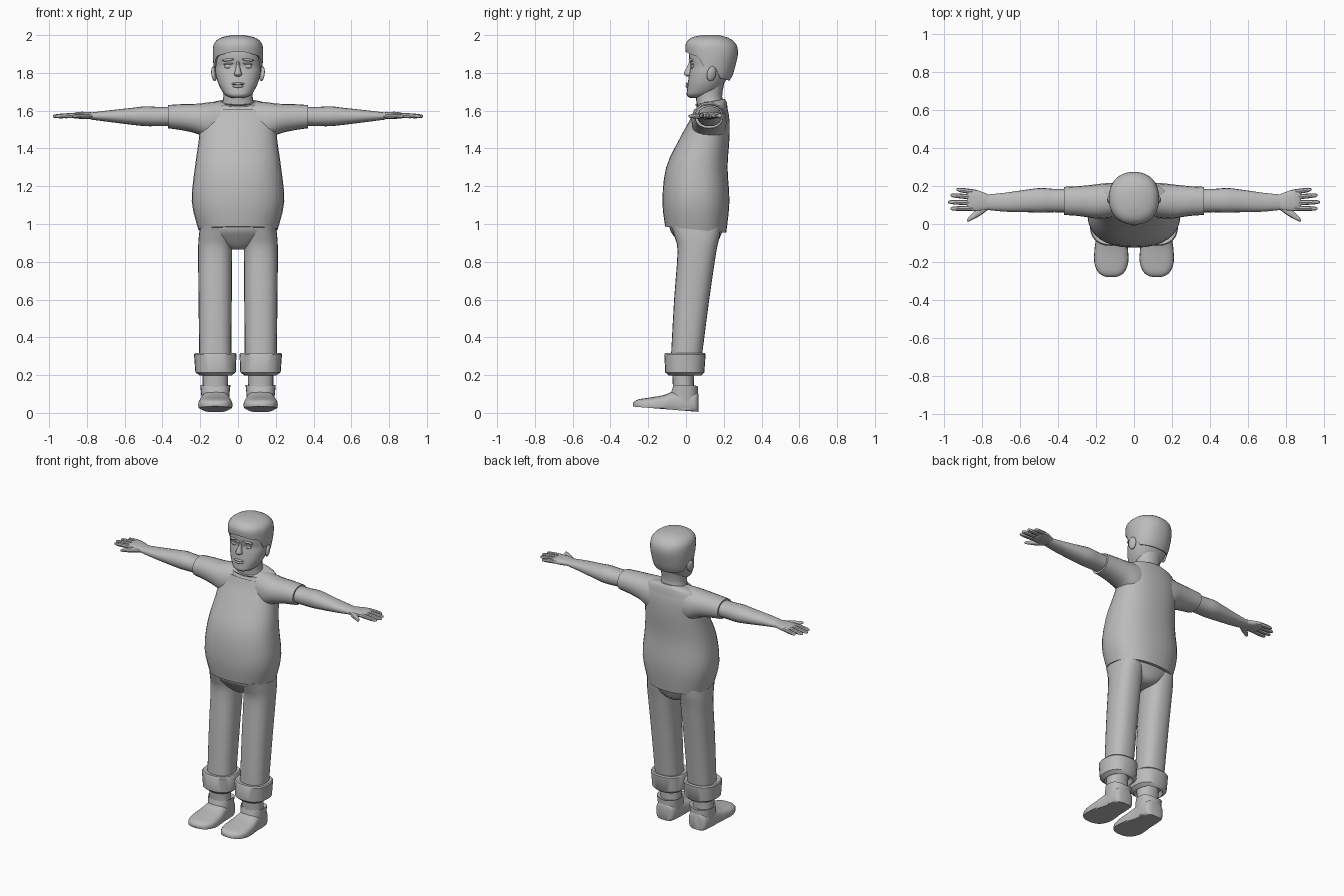
import bpy, bmesh, math
from mathutils import Vector

grey = bpy.data.materials.new("plain_grey")
grey.diffuse_color = (0.5, 0.5, 0.5, 1)


def finish(ob, mirror, angle=40):
    ob.data.materials.append(grey)
    bpy.ops.object.select_all(action='DESELECT')
    ob.select_set(True)
    bpy.context.view_layer.objects.active = ob
    bpy.ops.object.shade_smooth_by_angle(angle=math.radians(angle))
    if mirror:
        m = ob.modifiers.new("mirror", 'MIRROR')
        m.use_mirror_merge = False
    return ob


def skin(name, rings, mirror=False):
    """Bridge a list of equal point rings and cap both ends."""
    bm = bmesh.new()
    loops = [[bm.verts.new(p) for p in r] for r in rings]
    n = len(loops[0])
    for a, b in zip(loops, loops[1:]):
        for i in range(n):
            j = (i + 1) % n
            bm.faces.new((a[i], a[j], b[j], b[i]))
    bm.faces.new(loops[0])
    bm.faces.new(loops[-1])
    bmesh.ops.recalc_face_normals(bm, faces=bm.faces)
    me = bpy.data.meshes.new(name)
    bm.to_mesh(me)
    bm.free()
    ob = bpy.data.objects.new(name, me)
    bpy.context.collection.objects.link(ob)
    return finish(ob, mirror)


def spow(v, p):
    return math.copysign(abs(v) ** (2 / p), v)


def smooth_rows(rows, steps):
    """Catmull-Rom interpolation between cross-section rows."""
    out = []
    for i in range(len(rows) - 1):
        p0, p1 = rows[max(i - 1, 0)], rows[i]
        p2, p3 = rows[i + 1], rows[min(i + 2, len(rows) - 1)]
        for k in range(steps):
            t = k / steps
            out.append([b + 0.5 * t * (c - a + t * (2*a - 5*b + 4*c - d + t * (3*(b - c) + d - a)))
                        for a, b, c, d in zip(p0, p1, p2, p3)])
    return out + [list(rows[-1])]


def loft(name, axis, rows, n=20, p=2.2, steps=3, mirror=False, warp=None):
    """Rows: position on axis, then low/high bounds on the two other axes."""
    rings = []
    for t, a0, a1, b0, b1 in smooth_rows(rows, steps):
        ring = []
        for i in range(n):
            w = math.tau * i / n
            a = (a0 + a1) / 2 + (a1 - a0) / 2 * spow(math.cos(w), p)
            b = (b0 + b1) / 2 + (b1 - b0) / 2 * spow(math.sin(w), p)
            v = Vector({'x': (t, a, b), 'y': (a, t, b), 'z': (a, b, t)}[axis])
            ring.append(warp(v) if warp else v)
        rings.append(ring)
    return skin(name, rings, mirror)


def blob(name, loc, size, mirror=False, tilt=(0, 0, 0)):
    bpy.ops.mesh.primitive_uv_sphere_add(segments=14, ring_count=8, location=loc, rotation=tilt)
    ob = bpy.context.object
    ob.name = name
    ob.scale = size
    bpy.ops.object.transform_apply(location=True, rotation=True, scale=True)
    return finish(ob, mirror, 60)


def sample(table, x):
    for a, b in zip(table, table[1:]):
        if x <= b[0]:
            t = max(0, (x - a[0]) / (b[0] - a[0]))
            return [u + (v - u) * t for u, v in zip(a, b)]
    return list(table[-1])


# Shirt body, with slanted hem and raised back collar
def shirt_warp(v):
    if v.z < 1.1:
        v.z -= (v.y - 0.05) * 0.1 * (1.1 - v.z) / 0.13
    elif v.z > 1.62:
        v.z += (v.y - 0.13) * 0.2
    return v


loft("shirt", 'z', [
    (0.97, -0.21, 0.21, -0.11, 0.213), (1.12, -0.245, 0.245, -0.125, 0.23),
    (1.30, -0.228, 0.228, -0.105, 0.22), (1.45, -0.207, 0.207, -0.035, 0.23),
    (1.55, -0.2, 0.2, 0.02, 0.23), (1.61, -0.185, 0.185, 0.045, 0.22),
    (1.635, -0.15, 0.15, 0.06, 0.212), (1.648, -0.1, 0.1, 0.045, 0.205)],
    n=32, p=2.3, warp=shirt_warp)
loft("sleeve", 'x', [
    (0.08, 0.04, 0.215, 1.43, 1.65), (0.15, 0.03, 0.215, 1.44, 1.645),
    (0.21, 0.03, 0.208, 1.475, 1.637), (0.29, 0.042, 0.2, 1.495, 1.635),
    (0.37, 0.048, 0.196, 1.507, 1.63)], mirror=True)

# Bare arms, hands
loft("arm", 'x', [
    (0.32, 0.06, 0.185, 1.52, 1.622), (0.42, 0.062, 0.185, 1.518, 1.62),
    (0.49, 0.06, 0.19, 1.518, 1.623), (0.56, 0.062, 0.182, 1.525, 1.615),
    (0.68, 0.065, 0.165, 1.54, 1.602), (0.78, 0.075, 0.155, 1.553, 1.59)], mirror=True)
loft("palm", 'x', [
    (0.755, 0.08, 0.15, 1.558, 1.588), (0.79, 0.07, 0.165, 1.555, 1.593),
    (0.84, 0.068, 0.182, 1.557, 1.594), (0.87, 0.07, 0.183, 1.56, 1.588),
    (0.88, 0.08, 0.175, 1.566, 1.582)], n=16, p=2.6, mirror=True)
for name, y0, y1, tip in (("little_finger", 0.17, 0.182, 0.935), ("ring_finger", 0.142, 0.152, 0.968),
                          ("middle_finger", 0.112, 0.116, 0.98), ("index_finger", 0.083, 0.081, 0.968)):
    rows = []
    for f, r in ((0, 0.013), (0.5, 0.013), (0.9, 0.01), (1, 0.004)):
        y, x = y0 + (y1 - y0) * f, 0.85 + (tip - 0.85) * f
        z = 1.576 - 0.006 * f
        rows.append((x, y - r, y + r, z - r, z + r))
    loft(name, 'x', rows, n=8, steps=2, mirror=True)
loft("thumb", 'x', [
    (0.77, 0.075, 0.12, 1.558, 1.585), (0.81, 0.045, 0.1, 1.556, 1.585),
    (0.85, 0.023, 0.058, 1.56, 1.583), (0.872, 0.013, 0.037, 1.562, 1.58),
    (0.88, 0.013, 0.024, 1.567, 1.575)], n=10, steps=2, mirror=True)

# Trousers: seat, legs, rolled cuffs
loft("trouser_seat", 'z', [
    (0.865, -0.04, 0.04, 0.0, 0.13), (0.885, -0.1, 0.1, -0.025, 0.16),
    (0.93, -0.185, 0.185, -0.06, 0.18), (0.97, -0.203, 0.203, -0.085, 0.195),
    (1.02, -0.2, 0.2, -0.09, 0.195)], n=28)
loft("trouser_leg", 'z', [
    (0.29, 0.036, 0.205, -0.08, 0.083), (0.6, 0.033, 0.209, -0.063, 0.123),
    (0.85, 0.031, 0.211, -0.045, 0.16), (0.93, 0.03, 0.208, -0.06, 0.177),
    (0.99, 0.04, 0.2, -0.08, 0.185)], n=24, p=2.4, mirror=True)
loft("rolled_cuff", 'z', [
    (0.225, 0.05, 0.19, -0.075, 0.065), (0.197, 0.035, 0.2, -0.09, 0.08),
    (0.215, 0.012, 0.226, -0.11, 0.097), (0.31, 0.008, 0.233, -0.115, 0.104),
    (0.318, 0.014, 0.227, -0.109, 0.098), (0.312, 0.04, 0.2, -0.08, 0.08)],
    n=24, p=2.4, steps=1, mirror=True)

# Ankles and shoes
loft("ankle", 'z', [(0.08, 0.05, 0.19, -0.07, 0.045), (0.15, 0.053, 0.187, -0.07, 0.042),
                    (0.25, 0.05, 0.19, -0.075, 0.045)], mirror=True)


def sole_warp(v):
    v.z = max(v.z, 0.006 - 0.08 * (v.y - 0.06))
    return v


loft("shoe", 'y', [
    (0.066, 0.085, 0.155, -0.002, 0.1), (0.055, 0.06, 0.18, -0.01, 0.115),
    (0.02, 0.05, 0.19, -0.012, 0.12), (-0.06, 0.044, 0.196, -0.01, 0.115),
    (-0.12, 0.033, 0.207, -0.005, 0.094), (-0.2, 0.03, 0.21, 0.002, 0.08),
    (-0.25, 0.048, 0.192, 0.01, 0.072), (-0.272, 0.074, 0.166, 0.02, 0.062),
    (-0.28, 0.1, 0.14, 0.032, 0.05)], n=24, p=2.9, mirror=True, warp=sole_warp)


def collar_warp(v):
    if v.z > 0.1:
        v.z += 0.012 * abs(v.x - 0.12) / 0.08 - 0.006
    return v


loft("shoe_collar", 'z', [
    (0.02, 0.05, 0.19, -0.09, 0.066), (0.09, 0.046, 0.194, -0.085, 0.064),
    (0.142, 0.04, 0.2, -0.07, 0.064), (0.135, 0.055, 0.185, -0.058, 0.05)],
    n=24, p=2.4, steps=1, mirror=True, warp=collar_warp)

# Neck and head
loft("neck", 'z', [(1.58, -0.1, 0.1, 0.06, 0.205), (1.645, -0.082, 0.082, 0.055, 0.197),
                   (1.69, -0.078, 0.078, 0.052, 0.192), (1.78, -0.085, 0.085, 0.06, 0.21)])
loft("head", 'z', [
    (1.668, -0.035, 0.035, 0.02, 0.1), (1.682, -0.066, 0.066, 0.004, 0.14),
    (1.71, -0.088, 0.088, 0.006, 0.175), (1.75, -0.107, 0.107, 0.01, 0.205),
    (1.80, -0.12, 0.12, 0.018, 0.23), (1.835, -0.122, 0.122, 0.024, 0.245),
    (1.87, -0.122, 0.122, 0.017, 0.255), (1.92, -0.118, 0.118, 0.018, 0.255),
    (1.965, -0.085, 0.085, 0.05, 0.22)], n=28, p=2.3)

# Hair cap with a hairline that drops from fringe to nape
shape = smooth_rows([
    (1.74, 0.03, 0.215, 0.105), (1.78, 0.02, 0.244, 0.12), (1.84, 0.01, 0.262, 0.13),
    (1.90, 0.0, 0.275, 0.133), (1.945, -0.003, 0.269, 0.13), (1.972, 0.01, 0.247, 0.114),
    (1.99, 0.038, 0.215, 0.082), (2.0, 0.085, 0.17, 0.03)], 4)
hairline = [(-1, 1.76), (-0.4, 1.772), (-0.12, 1.83), (0.33, 1.83),
            (0.5, 1.885), (0.85, 1.9), (1, 1.912)]
rings = []
for t, inset in [(0.03, 0.88), (0, 0.96)] + [(k / 14, 1) for k in range(15)]:
    ring = []
    for i in range(40):
        w = math.tau * i / 40
        low = sample(hairline, -math.sin(w))[1]
        z = low + (2.0 - low) * (1 - (1 - t) ** 1.5)
        _, y0, y1, rx = sample(shape, z)
        ring.append((inset * rx * spow(math.cos(w), 2.2),
                     (y0 + y1) / 2 + inset * (y1 - y0) / 2 * spow(math.sin(w), 2.2), z))
    rings.append(ring)
skin("hair", rings)

# Face details
loft("nose", 'z', [
    (1.782, -0.012, 0.012, 0.004, 0.04), (1.79, -0.022, 0.022, -0.008, 0.04),
    (1.803, -0.018, 0.018, -0.011, 0.04), (1.83, -0.011, 0.011, 0.005, 0.045),
    (1.86, -0.009, 0.009, 0.016, 0.045)], n=12, steps=2)
blob("upper_lip", (0, 0.01, 1.742), (0.036, 0.012, 0.007))
blob("lower_lip", (0, 0.009, 1.729), (0.03, 0.012, 0.008))
blob("eye", (0.05, 0.034, 1.835), (0.024, 0.009, 0.012), True)
blob("eyelid", (0.05, 0.032, 1.848), (0.029, 0.01, 0.005), True, (0, 0.1, 0.2))
blob("eyebrow", (0.053, 0.026, 1.869), (0.034, 0.009, 0.007), True, (0, 0.12, 0.25))
blob("ear", (0.127, 0.135, 1.795), (0.012, 0.026, 0.04), True, (-0.15, 0.15, 0.35))
